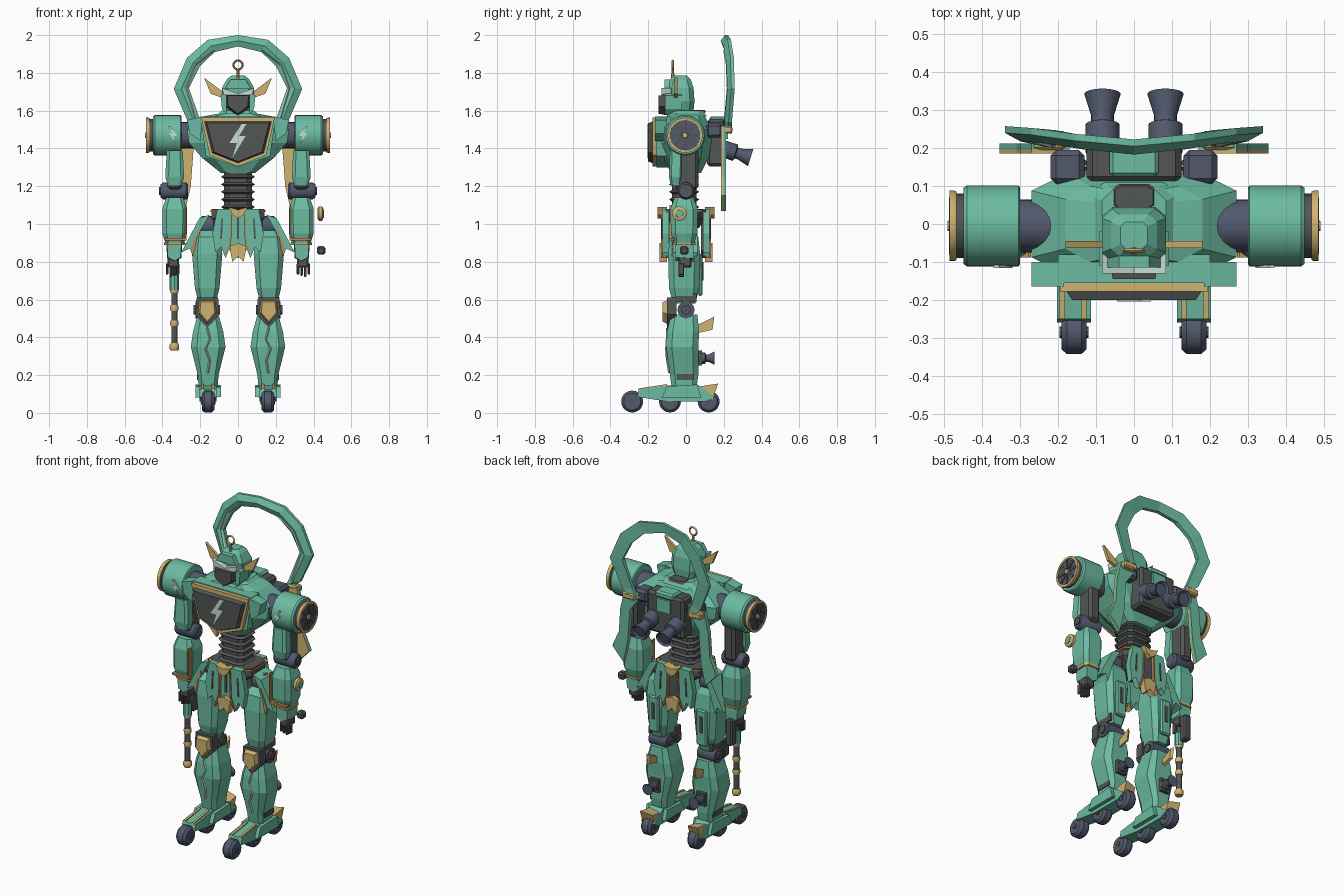
import bpy, bmesh, math
from mathutils import Vector, Matrix

cube = bpy.data.objects.get("Cube")
if cube:
    bpy.data.objects.remove(cube)


def material(name, *rgb):
    m = bpy.data.materials.new(name)
    m.use_nodes = True
    m.diffuse_color = (*rgb, 1)
    m.node_tree.nodes["Principled BSDF"].inputs["Base Color"].default_value = (*rgb, 1)
    return m


GREEN = material("jade green", .15, .5, .36)
GOLD = material("pale gold", .63, .45, .16)
DARK = material("charcoal", .085, .092, .088)
SLATE = material("slate blue", .085, .1, .155)
LIGHT = material("pale mint", .58, .74, .67)
TRIM = material("copper trim", .5, .27, .1)


def finish(name, bm, mat, smooth):
    bmesh.ops.recalc_face_normals(bm, faces=bm.faces)
    for f in bm.faces:
        f.smooth = smooth
    for e in bm.edges:
        e.smooth = e.calc_face_angle(0) < .6
    mesh = bpy.data.meshes.new(name)
    bm.to_mesh(mesh)
    mesh.materials.append(mat)
    bpy.context.collection.objects.link(bpy.data.objects.new(name, mesh))


def make(name, bm, mat, pair=False, smooth=False):
    """Turn a bmesh into one object, or into a mirrored left and right pair."""
    finish("left_" + name if pair else name, bm, mat, smooth)
    if pair:
        bmesh.ops.scale(bm, vec=(-1, 1, 1), verts=bm.verts)
        finish("right_" + name, bm, mat, smooth)
    bm.free()


def skin(rings, closed=False):
    """Bridge rings of points with quads, capping the ends unless closed."""
    bm = bmesh.new()
    vs = [[bm.verts.new(p) for p in r] for r in rings]
    n = len(vs[0])
    for a, b in zip(vs, vs[1:] + (vs[:1] if closed else [])):
        for i in range(n):
            bm.faces.new((a[i], a[(i + 1) % n], b[(i + 1) % n], b[i]))
    if not closed:
        bm.faces.new(vs[0])
        bm.faces.new(vs[-1])
    return bm


def loft(name, x, sections, mat, pair=False, cut=.35):
    """Stack chamfered rectangles given as (y, z, half width, half depth)."""
    c = 1 - cut
    corners = [(1, -c), (1, c), (c, 1), (-c, 1), (-1, c), (-1, -c), (-c, -1), (c, -1)]
    make(name, skin([[(x + a * w, y + b * d, z) for a, b in corners]
                     for y, z, w, d in sections]), mat, pair)


def prism(name, pts, d0, d1, mat, pair=False, axis="y", taper=1):
    """Extrude an outline; taper shrinks the d0 end."""
    c = sum((Vector(p) for p in pts), Vector((0, 0))) / len(pts)

    def place(p, d):
        return (p[0], d, p[1]) if axis == "y" else (d, p[0], p[1])
    make(name, skin([[place(c + (Vector(p) - c) * t, d) for p in pts]
                     for d, t in ((d0, taper), (d1, 1))]), mat, pair)


def box(name, x, y, z, w, d, h, mat, pair=False, bevel=0):
    bm = bmesh.new()
    bmesh.ops.create_cube(bm, size=1, matrix=Matrix.LocRotScale(
        Vector((x, y, z)), None, Vector((w, d, h))))
    if bevel:
        bmesh.ops.bevel(bm, geom=bm.edges[:], offset=bevel, segments=1, affect="EDGES")
    make(name, bm, mat, pair)


def lathe(name, center, axis, profile, mat, pair=False, n=20):
    """Revolve (distance along axis, radius) points."""
    q = Vector((0, 0, 1)).rotation_difference(Vector(axis))
    make(name, skin([[Vector(center) + q @ Vector((r * math.cos(math.tau * i / n),
         r * math.sin(math.tau * i / n), d)) for i in range(n)] for d, r in profile]),
         mat, pair, True)


def ribbon(name, path, r, mat, pair=False):
    make(name, skin([[(x + r, y, z), (x, y - r, z), (x - r, y, z), (x, y + r, z)]
                     for x, y, z in path]), mat, pair)


X, Y, Z = (1, 0, 0), (0, 1, 0), (0, 0, 1)

# Torso, collar and chest emblem
loft("torso", 0, [(0, 1.27, .09, .08), (0, 1.35, .19, .12), (0, 1.43, .26, .135),
                  (0, 1.5, .27, .135), (0, 1.57, .18, .1), (0, 1.585, .1, .09)], GREEN)
prism("chest_backing", [(-.2, 1.57), (.2, 1.57), (.17, 1.36), (0, 1.3), (-.17, 1.36)], -.155, -.08, GREEN)
prism("chest_frame", [(-.195, 1.565), (.195, 1.565), (.15, 1.365), (0, 1.305), (-.15, 1.365)],
      -.178, -.15, GOLD)
prism("chest_panel", [(-.182, 1.545), (.182, 1.545), (.14, 1.375), (0, 1.32), (-.14, 1.375)],
      -.2, -.17, DARK, taper=.9)
BOLT = [(.02, .09), (-.045, -.01), (-.005, -.01), (-.03, -.09), (.04, .025), (.005, .025), (.045, .09)]
prism("chest_bolt", [(x, 1.44 + z) for x, z in BOLT], -.204, -.198, LIGHT)
prism("chest_flap", [(.185, 1.57), (.27, 1.55), (.255, 1.48), (.2, 1.44)], -.165, -.1, GREEN, True)
loft("collar", 0, [(.01, 1.57, .12, .1), (.01, 1.6, .085, .08)], GREEN)
loft("collar_patch", 0, [(.07, 1.59, .06, .035), (.07, 1.604, .05, .03)], DARK)

# Head
lathe("neck", (0, -.02, 1.56), Z, [(0, .055), (.07, .05)], DARK)
loft("helmet", 0, [(-.02, 1.6, .065, .06), (-.025, 1.65, .085, .07), (-.03, 1.72, .085, .07),
                   (-.03, 1.765, .06, .055), (-.03, 1.785, .035, .035)], GREEN)
prism("face_guard", [(-.07, 1.69), (.07, 1.69), (.065, 1.62), (0, 1.57), (-.065, 1.62)],
      -.145, -.07, DARK, taper=.8)
prism("brow", [(-.085, 1.72), (0, 1.69), (.085, 1.72), (.075, 1.685), (0, 1.67), (-.075, 1.685)],
      -.13, -.08, LIGHT)
prism("brow_cap", [(-.07, 1.715), (.07, 1.715), (.04, 1.765), (-.04, 1.765)], -.115, -.06, GREEN)
prism("cheek", [(.06, 1.7), (.092, 1.68), (.085, 1.61), (.06, 1.58)], -.11, -.02, GREEN, True)
prism("horn", [(.075, 1.665), (.08, 1.7), (.18, 1.775), (.145, 1.69)], -.063, -.045, GOLD, True)
lathe("crest_stem", (0, -.07, 1.77), Z, [(0, .01), (.05, .006)], GOLD, n=8)
ring = []
for i in range(16):
    a = math.tau * i / 16
    ring.append([((.024 + u) * math.cos(a), -.07 + v, 1.842 + (.024 + u) * math.sin(a))
                 for u, v in ((.006, 0), (0, .006), (-.006, 0), (0, -.006))])
make("crest_ring", skin(ring, True), GOLD)

# Halo: half path of (outer x, outer z, inner x, inner z, y), mirrored to an arch
half = [(.2, 1.48, .17, 1.49, .225), (.265, 1.54, .2, 1.55, .225), (.34, 1.715, .26, 1.72, .24),
        (.27, 1.88, .205, 1.83, .235), (.16, 1.975, .125, 1.91, .22), (0, 2, 0, 1.94, .205)]
arch = half + [(-a, b, -c, d, y) for a, b, c, d, y in half[-2::-1]]
make("halo", skin([[(a, y, b), ((a + c) / 2, y - .022, (b + d) / 2), (c, y - .01, d),
                    (c, y + .012, d), (a, y + .018, b)] for a, b, c, d, y in arch]), GREEN)
ribbon("halo_line", [(c + (a - c) * t, y - .018, d + (b - d) * t)
                     for (a, b, c, d, y), t in zip(half[1:5], (.3, .12, .3, .12))], .006, LIGHT, True)
tail = [(.17, 1.49), (.27, 1.52), (.3, 1.4), (.31, 1.25), (.355, 1.15), (.28, 1.07), (.25, 1.2), (.235, 1.4)]
prism("tail_lining", tail, .186, .196, GOLD, True)
prism("tail", tail, .196, .212, GREEN, True)
box("tail_cuff", .225, .22, 1.5, .09, .05, .04, GOLD, True, .008)

# Backpack with two tilted thrusters
box("backpack", 0, .16, 1.43, .25, .1, .25, DARK, bevel=.015)
box("backpack_cap", 0, .17, 1.55, .13, .09, .04, GREEN, bevel=.01)
box("backpack_plate", 0, .212, 1.49, .09, .02, .08, GREEN)
box("backpack_pod", .175, .15, 1.495, .09, .09, .075, SLATE, True, .015)
lathe("thruster", (.083, .19, 1.4), (0, .95, -.3),
      [(0, .045), (.075, .045), (.08, .03), (.1, .03), (.16, .048), (.15, .035)], SLATE, True)

# Ribbed waist and pelvis
rib = [(-.01, 1.05 + .01 * i, .075 if i % 4 else .09, .065 if i % 4 else .08) for i in range(24)]
loft("waist", 0, rib, DARK)
loft("pelvis", 0, [(0, .98, .08, .07), (0, 1.03, .14, .1), (0, 1.08, .14, .1)], DARK)
loft("pelvis_trim", 0, [(0, 1.064, .145, .106), (0, 1.074, .145, .106)], TRIM, cut=.2)

# Skirt: matching front and back panels, with dark slits
for place, s in (("front", -1), ("back", 1)):
    prism(place + "_skirt", [(.035, 1.08), (.11, 1.08), (.135, .95), (.12, .85), (.09, .88), (.07, .83), (.045, .9)],
          s * .09, s * .125, GREEN, True)
    prism(place + "_skirt_edge", [(.03, 1.08), (.037, 1.08), (.045, .9), (.07, .83), (.066, .82), (.037, .89)],
          s * .1, s * .132, TRIM, True)
    prism(place + "_skirt_slit", [(.08, 1.03), (.088, 1.03), (.095, .92), (.085, .92)], s * .12, s * .129, DARK, True)
    prism(place + "_loincloth", [(-.035, 1.07), (.035, 1.07), (.045, .86), (0, .82), (-.045, .86)],
          s * .08, s * .115, DARK if s > 0 else GREEN)
    prism(place + "_skirt_tip", [(-.045, .88), (0, .9), (.045, .88), (.03, .8), (0, .83), (-.03, .8)],
          s * .1, s * .14, GOLD)
    prism(place + "_buckle", [(-.05, 1.09), (0, 1.075), (.05, 1.09), (.03, 1.05), (0, 1.03), (-.03, 1.05)],
          s * .1, s * .15, GOLD)
box("skirt_slot", 0, -.117, .98, .012, .01, .12, DARK)
prism("hip_flap", [(.15, 1.05), (.205, 1.03), (.3, .85), (.255, .87), (.24, .83), (.2, .96)],
      -.07, .06, GREEN, True)
prism("hip_flap_trim", [(.2, .96), (.205, .98), (.25, .87), (.24, .83)], -.075, -.06, TRIM, True)
lathe("hip_joint", (.11, 0, .99), X, [(0, .03), (.02, .052), (.08, .052), (.1, .03)], SLATE, True)

# Legs
loft("thigh", .163, [(-.01, .58, .045, .06), (-.01, .66, .065, .08), (-.01, .84, .08, .085),
                     (-.01, .93, .07, .075), (0, .97, .035, .04)], GREEN, True)
box("thigh_back_plate", .163, .075, .73, .07, .025, .22, GREEN, True, .008)
box("thigh_back_slit", .163, .087, .75, .02, .01, .1, DARK, True)
box("thigh_side_panel", .212, 0, .61, .012, .11, .045, DARK, True)
lathe("knee_joint", (.105, 0, .545), X, [(0, .045), (.12, .045)], SLATE, True)
lathe("knee_hub", (.095, 0, .545), X, [(0, .025), (.14, .025)], DARK, True)
prism("knee_socket", [(.105, .61), (.22, .61), (.225, .52), (.163, .45), (.1, .52)], -.1, -.05, DARK, True)
prism("knee_pad", [(.118, .6), (.208, .6), (.215, .525), (.163, .465), (.11, .525)],
      -.125, -.09, GOLD, True, taper=.75)
loft("shin", .158, [(-.01, .13, .05, .065), (-.01, .2, .055, .075), (-.02, .35, .092, .085),
                    (-.015, .43, .08, .085), (-.01, .52, .055, .07)], GREEN, True)
ribbon("shin_bolt", [(.163, -.1, .45), (.148, -.101, .39), (.172, -.105, .34), (.15, -.1, .28), (.16, -.088, .21)],
       .006, LIGHT, True)
box("shin_side_panel", .211, -.005, .19, .012, .09, .03, DARK, True)
prism("calf_fin", [(.05, .46), (.15, .51), (.14, .44), (.05, .42)], .15, .166, GOLD, True, "x", .8)
lathe("calf_thruster", (.158, .05, .29), Y, [(0, .03), (.05, .03), (.055, .02), (.07, .02), (.1, .035)],
      SLATE, True, 12)
box("calf_mount", .158, .07, .29, .06, .03, .08, DARK, True)

# Feet on three wheels
prism("foot", [(-.26, .085), (-.25, .125), (-.1, .145), (.06, .15), (.15, .085), (.1, .06), (-.1, .06)],
      .113, .203, GREEN, True, "x")
prism("ankle_guard", [(-.13, .08), (-.1, .14), (.06, .15), (.08, .08)], .09, .226, GREEN, True, "x", .9)
for x in (.125, .182):
    prism("foot_stripe", [(-.252, .12), (-.25, .13), (-.1, .152), (-.1, .14)], x, x + .014, GOLD, True, "x")
prism("heel_fin", [(.07, .14), (.17, .155), (.14, .07), (.1, .09)], .12, .196, GOLD, True, "x", .7)
for place, y in (("front", -.285), ("middle", -.085), ("rear", .12)):
    lathe(place + "_wheel", (.125, y, .06), X, [(0, .045), (.014, .058), (.052, .058), (.066, .045)], SLATE, True)
    lathe(place + "_axle", (.12, y, .06), X, [(0, .015), (.076, .015)], DARK, True, 8)

# Shoulders
S = (0, -.005, 1.47)
lathe("shoulder_joint", S, X, [(.22, .07), (.31, .07)], SLATE, True)
lathe("shoulder_drum", S, X, [(.3, .1), (.305, .107), (.44, .107), (.45, .1)], GREEN, True, 28)
lathe("shoulder_gap", S, X, [(.44, .085), (.475, .085)], DARK, True)
lathe("shoulder_rim", S, X, [(.468, .09), (.474, .093), (.486, .093), (.486, .08), (.475, .08)], GOLD, True, 28)
lathe("shoulder_cap", S, X, [(.45, .08), (.482, .08)], SLATE, True)
lathe("shoulder_hub", S, X, [(.47, .018), (.492, .014)], GOLD, True, 10)
for i in range(8):
    a = math.tau * i / 8
    u, v = Vector((math.cos(a), math.sin(a))), Vector((-math.sin(a), math.cos(a))) * .007
    c = Vector((S[1], S[2]))
    prism("shoulder_spoke", [c + u * .02 - v, c + u * .075 - v, c + u * .075 + v, c + u * .02 + v],
          .48, .487, DARK, True, "x")
prism("shoulder_bolt", [(.345 + x * .55, 1.47 + z * .5) for x, z in BOLT], -.116, -.108, LIGHT, True)

# Arms and hands
box("upper_arm_core", .335, .005, 1.29, .075, .12, .22, DARK, True, .015)
loft("upper_arm_plate", .335, [(-.055, 1.2, .035, .025), (-.055, 1.25, .05, .035), (-.05, 1.39, .042, .035)],
     GREEN, True)
lathe("elbow_joint", (.265, 0, 1.175), X, [(0, .035), (.01, .045), (.13, .045), (.145, .035)], SLATE, True)
lathe("elbow_cap", (.4, 0, 1.175), X, [(0, .022), (.017, .022)], DARK, True, 10)
loft("forearm", .335, [(-.01, .9, .05, .055), (-.01, .95, .065, .07), (-.01, 1.08, .066, .072),
                       (-.01, 1.14, .045, .05)], GREEN, True)
loft("forearm_rim", .335, [(-.01, .888, .055, .06), (-.01, .902, .058, .062)], GOLD, True)
prism("forearm_edge", [(.272, 1.1), (.28, 1.1), (.28, .925), (.39, .925), (.385, .912), (.272, .912)],
      -.088, -.06, TRIM, True)
box("wrist", .335, -.005, .87, .05, .05, .06, DARK, True)
prism("cuff", [(.295, .9), (.38, .9), (.375, .82), (.335, .8), (.3, .82)], -.055, .04, GREEN, True, taper=.9)
box("palm", .342, -.005, .8, .06, .07, .06, DARK, True, .008)
for i in range(4):
    box("finger", .318 + .019 * i, -.025, .762 - .006 * (i % 3), .014, .03, .06, DARK, True, .004)

# Baton in the right hand
B = (-.337, -.01, 0)
lathe("baton_rod", B, Z, [(.34, .016), (.8, .016)], DARK, n=12)
lathe("baton_grip", B, Z, [(.65, .025), (.73, .025)], GREEN, n=8)
for z in (.46, .54, .635):
    lathe("baton_band", B, Z, [(z, .02), (z + .015, .023), (z + .03, .02)], GOLD, n=12)
lathe("baton_tip", B, Z, [(.33, .02), (.34, .025), (.36, .025), (.37, .018)], GOLD, n=12)
box("baton_housing", -.337, .045, .74, .045, .05, .16, DARK, bevel=.008)

# Detached dial and block beside the left forearm
lathe("dial", (.42, -.035, 1.055), X, [(0, .025), (.008, .038), (.025, .038), (.032, .025)], GOLD)
lathe("dial_face", (.445, -.035, 1.055), X, [(0, .022), (.01, .02)], GREEN)
box("block", .44, -.01, .86, .045, .045, .045, DARK, bevel=.01)
